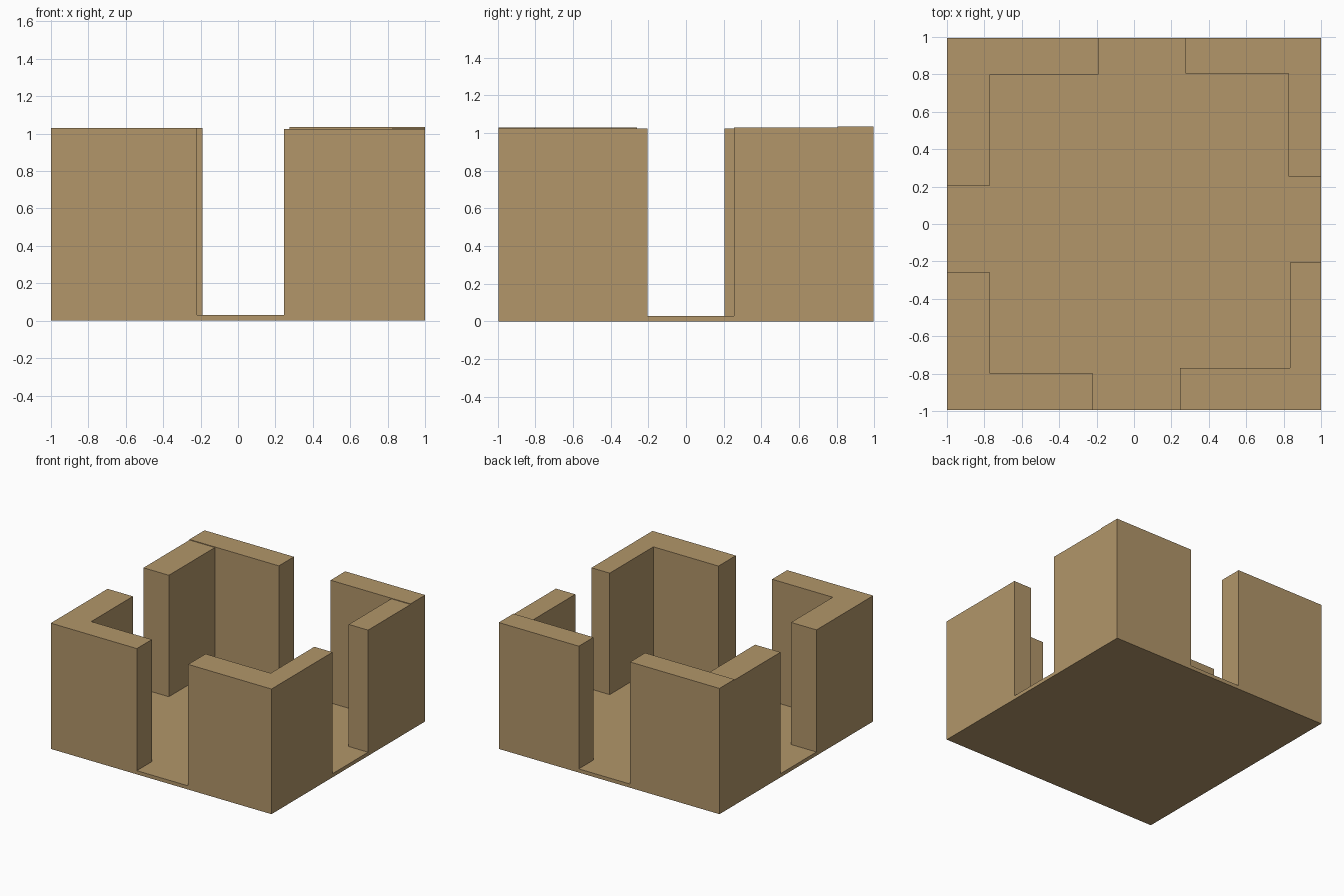
import bpy
import bmesh

if "Cube" in bpy.data.objects:
    bpy.data.objects.remove(bpy.data.objects["Cube"])

PLATE = 0.03      # floor thickness
X, Y = 1.0, 0.995  # outer half sizes

tan = bpy.data.materials.new("cardboard_tan")
tan.diffuse_color = (0.445, 0.305, 0.144, 1)
tan.use_nodes = True
tan.node_tree.nodes["Principled BSDF"].inputs["Base Color"].default_value = tan.diffuse_color


def prism(name, outline, z0, z1):
    """Extrude a flat outline from z0 up to z1."""
    bm = bmesh.new()
    face = bm.faces.new([bm.verts.new((x, y, z0)) for x, y in outline])
    ext = bmesh.ops.extrude_face_region(bm, geom=[face], use_keep_orig=True)
    verts = [v for v in ext["geom"] if isinstance(v, bmesh.types.BMVert)]
    bmesh.ops.translate(bm, verts=verts, vec=(0, 0, z1 - z0))
    bmesh.ops.recalc_face_normals(bm, faces=bm.faces)
    mesh = bpy.data.meshes.new(name)
    bm.to_mesh(mesh)
    bm.free()
    mesh.materials.append(tan)
    obj = bpy.data.objects.new(name, mesh)
    bpy.context.collection.objects.link(obj)


def rect(x0, y0, x1, y1):
    return [(x0, y0), (x1, y0), (x1, y1), (x0, y1)]


# Floor plate
prism("floor_plate", rect(-X, -Y, X, Y), 0, PLATE)

# Front corners: one L-shaped wall each
# name, outer x, wall end x, inner x, inner y, side wall end y, height
for name, xo, xe, xi, yi, ye, h in [
    ("front_left_corner_wall", -X, -0.22, -0.77, -0.80, -0.26, 1.03),
    ("front_right_corner_wall", X, 0.245, 0.835, -0.77, -0.205, 1.025),
]:
    prism(name, [(xo, -Y), (xe, -Y), (xe, yi), (xi, yi), (xi, ye), (xo, ye)],
          PLATE, h)

# Back corners: the side wall is slightly lower than the back wall
for name, xo, xe, xi, yi, ye, h_back, h_side in [
    ("back_left", -X, -0.19, -0.77, 0.80, 0.205, 1.03, 1.025),
    ("back_right", X, 0.275, 0.825, 0.805, 0.255, 1.035, 1.03),
]:
    prism(name + "_back_wall", rect(xo, yi, xe, Y), PLATE, h_back)
    prism(name + "_side_wall", rect(xo, ye, xi, yi), PLATE, h_side)
